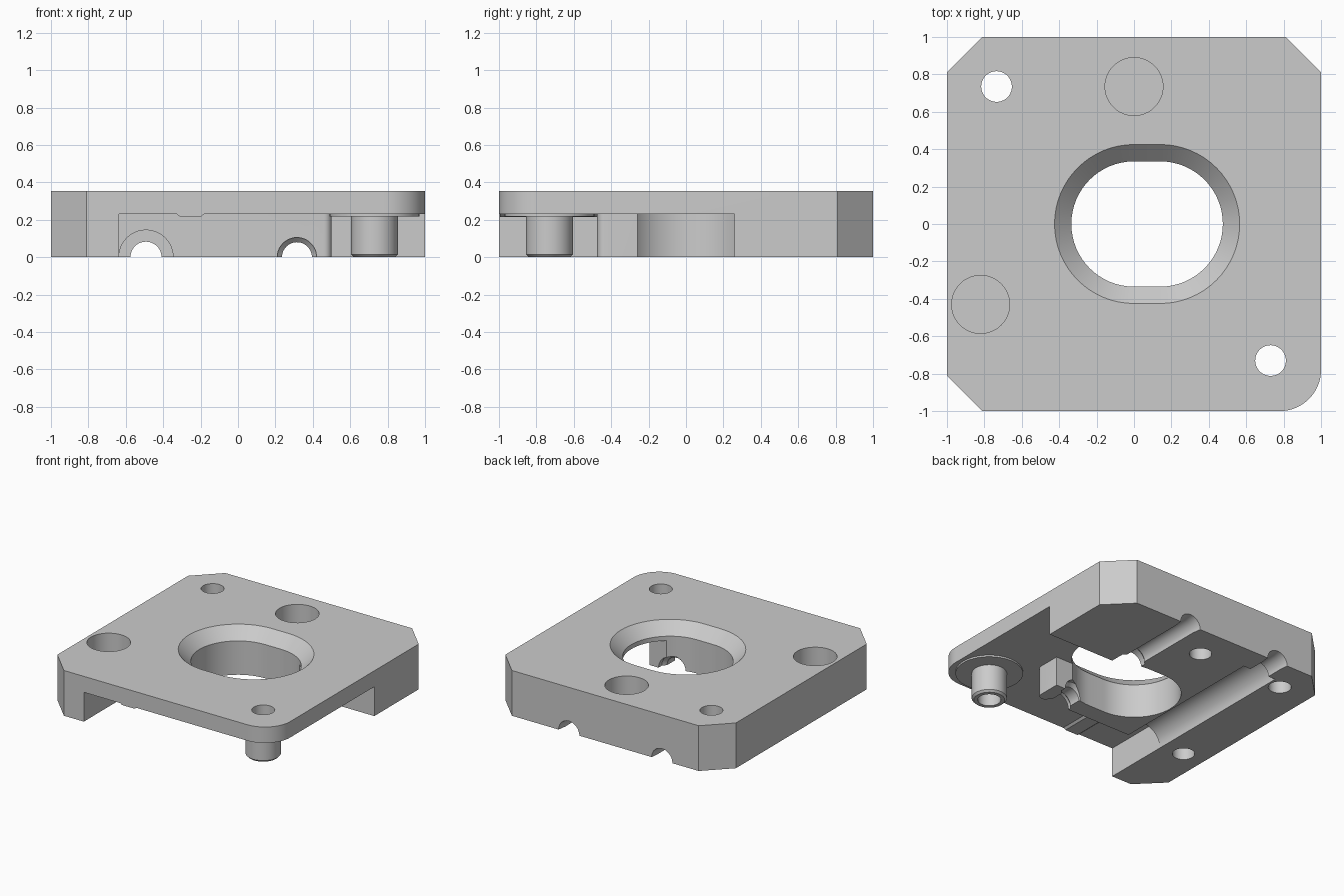
import bpy, bmesh, math
from mathutils import Vector

cube = bpy.data.objects.get("Cube")
if cube:
    bpy.data.objects.remove(cube)

TOP, CEILING = 0.355, 0.23

grey = bpy.data.materials.new("machined_grey")
grey.use_nodes = True
colour = (0.6, 0.6, 0.6, 1)
grey.diffuse_color = colour
grey.node_tree.nodes["Principled BSDF"].inputs["Base Color"].default_value = colour


def arc(cx, cy, r, start, end, steps=16):
    angles = [math.radians(start + (end - start) * i / steps) for i in range(steps + 1)]
    return [(cx + r * math.cos(a), cy + r * math.sin(a)) for a in angles]


def slot(r):
    return arc(0, 0, r, 90, 270, 32) + arc(0.14, 0, r, -90, 90, 32)


def loft(name, sections):
    """Solid through matching closed sections of 3D points."""
    bm = bmesh.new()
    rings = [[bm.verts.new(p) for p in section] for section in sections]
    n = len(rings[0])
    bm.faces.new(rings[0][::-1])
    bm.faces.new(rings[-1])
    for a, b in zip(rings, rings[1:]):
        for i in range(n):
            j = (i + 1) % n
            bm.faces.new((a[i], a[j], b[j], b[i]))
    bmesh.ops.recalc_face_normals(bm, faces=bm.faces)
    mesh = bpy.data.meshes.new(name)
    bm.to_mesh(mesh)
    bm.free()
    mesh.materials.append(grey)
    obj = bpy.data.objects.new(name, mesh)
    bpy.context.collection.objects.link(obj)
    return obj


def prism(name, outline, z0, z1):
    return loft(name, [[(x, y, z) for x, y in outline] for z in (z0, z1)])


def turned(name, centre, profile, axis="z", steps=48):
    """Round solid from (radius, position along axis) pairs."""
    sections = []
    for r, t in profile:
        ring = arc(0, 0, r, 0, 360, steps)[:-1]
        local = [(u, v, t) if axis == "z" else (u, t, v) for u, v in ring]
        sections.append([Vector(p) + Vector(centre) for p in local])
    return loft(name, sections)


def combine(target, tool, operation):
    mod = target.modifiers.new(tool.name, "BOOLEAN")
    mod.object, mod.operation, mod.solver = tool, operation, "EXACT"
    with bpy.context.temp_override(object=target, active_object=target):
        bpy.ops.object.modifier_apply(modifier=mod.name)
    bpy.data.objects.remove(tool)


def cut(tool):
    combine(plate, tool, "DIFFERENCE")


# Plate with three clipped corners and one rounded corner
outline = [(-0.81, -1)] + arc(0.78, -0.78, 0.22, -90, 0)
outline += [(1, 0.81), (0.81, 1), (-0.81, 1), (-1, 0.81), (-1, -0.81)]
plate = prism("mounting_plate", outline, 0, TOP)

# Central opening with a bevelled upper rim
cut(loft("opening", [[(x, y, z) for x, y in slot(r)] for r, z in
                     ((0.335, -0.1), (0.335, 0.265), (0.425, TOP), (0.525, TOP + 0.1))]))

# Underside recess wrapping around the front block
recess = [(-0.637, -1.2), (1.2, -1.2), (1.2, 0.26), (0.2, 0.26), (0.2, -0.26), (0.5, -0.26)]
recess += arc(0.46, -0.435, 0.04, 0, -90, 6) + [(-0.637, -0.475)]
cut(prism("recess", recess, -0.1, CEILING))

# Lengthwise grooves with flared mouths
cut(turned("small_groove", (0.315, 0, 0),
           [(0.105, -0.6), (0.105, -0.45), (0.08, -0.425), (0.08, -0.33), (0.105, -0.3),
            (0.105, 0.37), (0.08, 0.395), (0.08, 0.93), (0.09, 1), (0.09, 1.1)], "y"))
cut(turned("large_groove", (-0.492, 0, 0),
           [(0.145, -0.6), (0.145, 0.8), (0.083, 0.8),
            (0.083, 0.94), (0.09, 1), (0.09, 1.1)], "y"))

# Magnet pockets above, small blind holes below
for x, y in ((0, 0.735), (-0.82, -0.43)):
    cut(turned("pocket", (x, y, 0), [(0.155, 0.13), (0.155, 0.5)]))
    cut(turned("blind_hole", (x, y, 0), [(0.08, -0.1), (0.08, 0.1)]))

# Hollow post with a shallow flange
post = turned("post", (0.73, -0.73, 0),
              [(0.11, 0), (0.125, 0.015), (0.125, 0.217), (0.24, 0.217), (0.24, 0.25)])
combine(plate, post, "UNION")

# Low ridge under the front edge
ridge = loft("ridge", [[(-0.34, y, 0.24), (-0.31, y, 0.216), (-0.2, y, 0.216), (-0.17, y, 0.24)]
                       for y in (-0.995, -0.46)])
combine(plate, ridge, "UNION")

# Bolt holes through the plate and post
for x, y in ((0.73, -0.73), (-0.735, 0.735)):
    cut(turned("bolt_hole", (x, y, 0), [(0.082, -0.1), (0.082, 0.5)]))

bpy.ops.object.select_all(action="DESELECT")
plate.select_set(True)
bpy.context.view_layer.objects.active = plate
bpy.ops.object.shade_smooth_by_angle(angle=math.radians(25))
